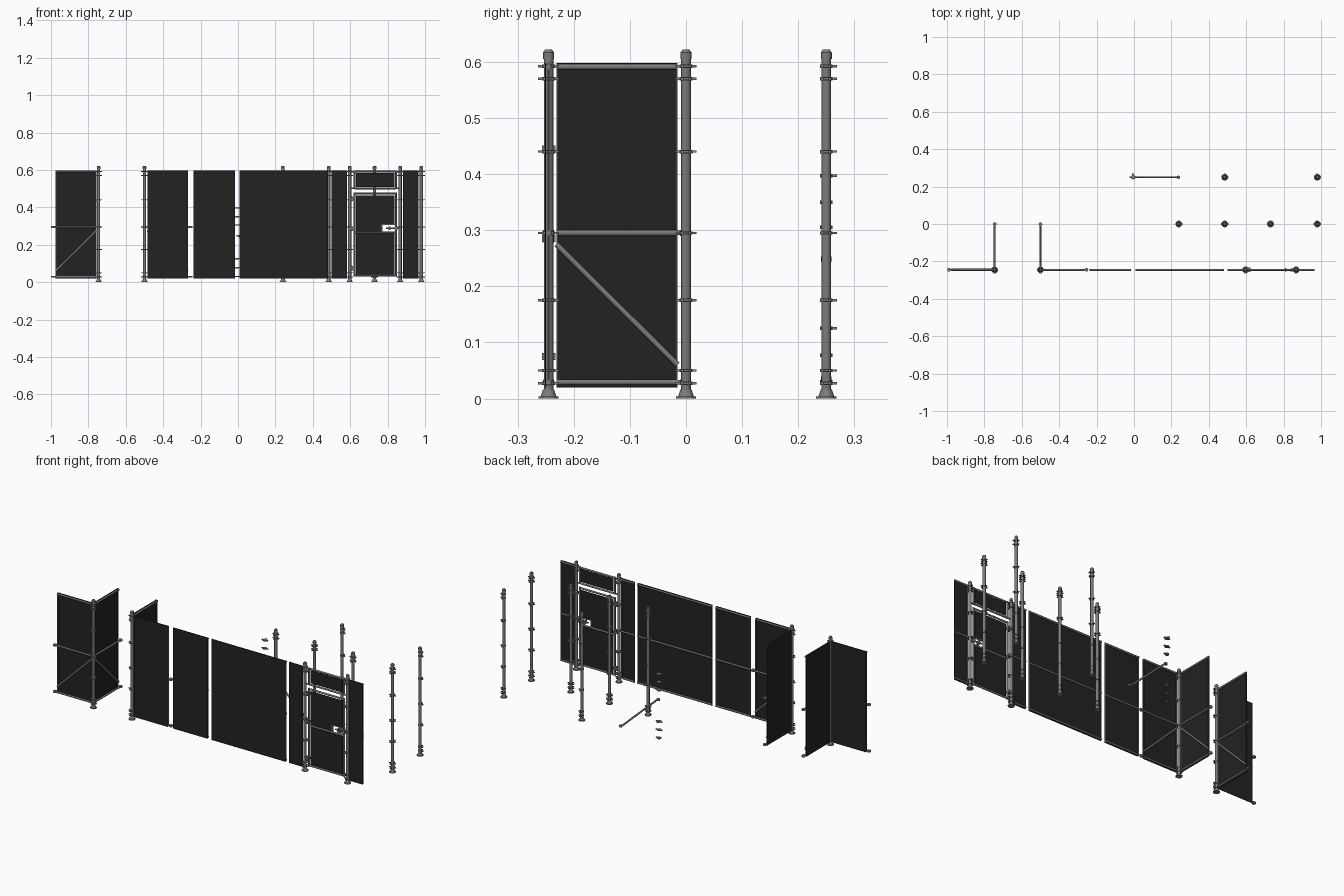
import bpy, bmesh
from mathutils import Vector, Matrix

cube = bpy.data.objects.get("Cube")
if cube:
    bpy.data.objects.remove(cube, do_unlink=True)


def material(name, rgb):
    m = bpy.data.materials.new(name)
    m.use_nodes = True
    m.diffuse_color = (*rgb, 1)
    bsdf = m.node_tree.nodes["Principled BSDF"]
    bsdf.inputs["Base Color"].default_value = (*rgb, 1)
    bsdf.inputs["Roughness"].default_value = 0.7
    return m


steel = material("steel grey", (0.2, 0.2, 0.19))
black = material("panel black", (0.016, 0.016, 0.016))


def pipe(bm, a, b, r, r2=None, n=12):
    a, b = Vector(a), Vector(b)
    d = b - a
    turn = d.to_track_quat('Z', 'Y').to_matrix().to_4x4()
    bmesh.ops.create_cone(bm, cap_ends=True, segments=n, radius1=r,
                          radius2=r if r2 is None else r2, depth=d.length,
                          matrix=Matrix.Translation((a + b) / 2) @ turn)


def box(bm, lo, hi):
    lo, hi = Vector(lo), Vector(hi)
    bmesh.ops.create_cube(bm, size=1, matrix=Matrix.Translation((lo + hi) / 2)
                          @ Matrix.Diagonal((*(hi - lo), 1)))


def finish(bm, name, mat):
    me = bpy.data.meshes.new(name)
    bm.to_mesh(me)
    bm.free()
    ob = bpy.data.objects.new(name, me)
    bpy.context.collection.objects.link(ob)
    me.materials.append(mat)
    bpy.ops.object.select_all(action='DESELECT')
    ob.select_set(True)
    bpy.context.view_layer.objects.active = ob
    bpy.ops.object.shade_smooth_by_angle(angle=0.6)
    return ob


# Clamp: a collar with tabs toward the given directions
def clamp(bm, x, y, z, dirs):
    pipe(bm, (x, y, z - .003), (x, y, z + .003), .0115)
    for dx, dy in dirs:
        c = Vector((x + dx * .014, y + dy * .014, z))
        h = Vector((.005, .005, .002))
        box(bm, c - h, c + h)


LEVELS = (.027, .05, .175, .295, .44, .57, .592)
CROSS = ((1, 0), (-1, 0), (0, 1), (0, -1))


# Post: flared foot, tube, cap and clamps
def post(name, x, y, dirs):
    bm = bmesh.new()
    pipe(bm, (x, y, 0), (x, y, .004), .018)
    pipe(bm, (x, y, .004), (x, y, .016), .014, .010)
    pipe(bm, (x, y, .004), (x, y, .61), .0085)
    pipe(bm, (x, y, .605), (x, y, .617), .0098)
    pipe(bm, (x, y, .617), (x, y, .622), .0095, .006)
    for z in LEVELS:
        clamp(bm, x, y, z, dirs)
    finish(bm, name, steel)


for x in (-.745, -.5, .597, .867):
    post("front_post", x, -.245, CROSS)
for x in (.24, .485, .73, .98):
    post("middle_post", x, 0, CROSS)
for x in (.485, .98):
    post("rear_post", x, .25, ((1, 0), (0, 1)))


# Panel: dark sheet on one side of a rail frame; start is the high end of the brace
def panel(name, start, end, side, brace=False):
    a, b = Vector((*start, 0)), Vector((*end, 0))
    n = Vector((*side, 0))
    d = (b - a).normalized()

    def up(p, z):
        return p + Vector((0, 0, z))

    bm = bmesh.new()
    corners = [up(p, z) + n * o for p in (a, b) for z in (.02, .598) for o in (.0045, .0065)]
    box(bm, [min(c[i] for c in corners) for i in range(3)],
        [max(c[i] for c in corners) for i in range(3)])
    finish(bm, name + "_sheet", black)

    bm = bmesh.new()
    for z in (.029, .295, .591):
        pipe(bm, up(a, z), up(b, z), .005)
    for p in (a + d * .002, b - d * .002):
        pipe(bm, up(p, .022), up(p, .597), .002, n=8)
    if brace:
        tip = b + d * .014
        pipe(bm, up(a, .275), up(b, .06), .005)
        for z in (.029, .295):
            pipe(bm, up(b, z), up(tip, z), .004)
            pipe(bm, up(tip, z - .005), up(tip, z + .005), .01)
    finish(bm, name + "_frame", steel)


# Corner section on the right
panel("corner_front", (-.757, -.245), (-.975, -.245), (0, 1), True)
panel("corner_side", (-.745, -.231), (-.745, -.015), (-1, 0), True)
# Main fence line
panel("return_side", (-.5, -.231), (-.5, -.015), (-1, 0), True)
panel("braced", (-.485, -.245), (-.268, -.245), (0, -1), True)
panel("narrow", (-.237, -.245), (-.017, -.245), (0, -1))
panel("wide", (.007, -.245), (.48, -.245), (0, -1))
panel("gate_right", (.5, -.245), (.583, -.245), (0, -1))
panel("gate_left", (.881, -.245), (.966, -.245), (0, -1))

# Gate leaf and the transom above it
GY = -.245
L, R = .623, .845
bm = bmesh.new()
for z in (.036, .265, .474, .501, .591):
    pipe(bm, (L, GY, z), (R, GY, z), .005)
for x in (L, R):
    pipe(bm, (x, GY, .031), (x, GY, .479), .005)
    pipe(bm, (x, GY, .497), (x, GY, .596), .005)
for z in (.501, .591):
    pipe(bm, (.6, GY, z), (L, GY, z), .004)
    pipe(bm, (R, GY, z), (.865, GY, z), .004)
finish(bm, "gate_frame", steel)

bm = bmesh.new()
for x0, x1, z0, z1 in ((L, R, .042, .259), (L, R, .308, .464),
                       (L, .77, .271, .308), (L, R, .51, .584)):
    m0 = .009
    m1 = .009 if x1 == R else 0
    box(bm, (x0 + m0, GY - .001, z0), (x1 - m1, GY + .001, z1))
finish(bm, "gate_sheets", black)

# Hinges and latch
bm = bmesh.new()
for z in (.075, .285, .445):
    box(bm, (.597, GY - .012, z - .006), (.624, GY + .012, z + .006))
    pipe(bm, (.611, GY, z - .012), (.611, GY, z + .012), .005)
finish(bm, "gate_hinges", steel)

bm = bmesh.new()
pipe(bm, (.79, GY, .288), (.868, GY, .288), .004)
box(bm, (.768, GY - .004, .268), (.773, GY + .004, .31))
box(bm, (.768, GY - .003, .305), (R, GY + .003, .31))
box(bm, (.806, GY - .01, .278), (.816, GY + .01, .298))
box(bm, (.838, GY - .008, .278), (.852, GY + .008, .298))
finish(bm, "gate_latch", steel)

# Spare brace with end rings
bm = bmesh.new()
lo, hi = Vector((.225, .25, .042)), Vector((.014, .25, .24))
pipe(bm, lo, hi, .005)
for p, s in ((lo, 1), (hi, -1)):
    tip = p + Vector((s * .013, 0, s * -.008))
    pipe(bm, p, tip, .004)
    pipe(bm, tip - Vector((0, 0, .005)), tip + Vector((0, 0, .005)), .009)
finish(bm, "spare_brace", steel)

# Spare clamps stacked in the air
for i, z in enumerate((.03, .077, .125, .305, .35, .397)):
    bm = bmesh.new()
    clamp(bm, -.005, .25, z, CROSS[:1 + i % 3])
    finish(bm, "spare_clamp", steel)
